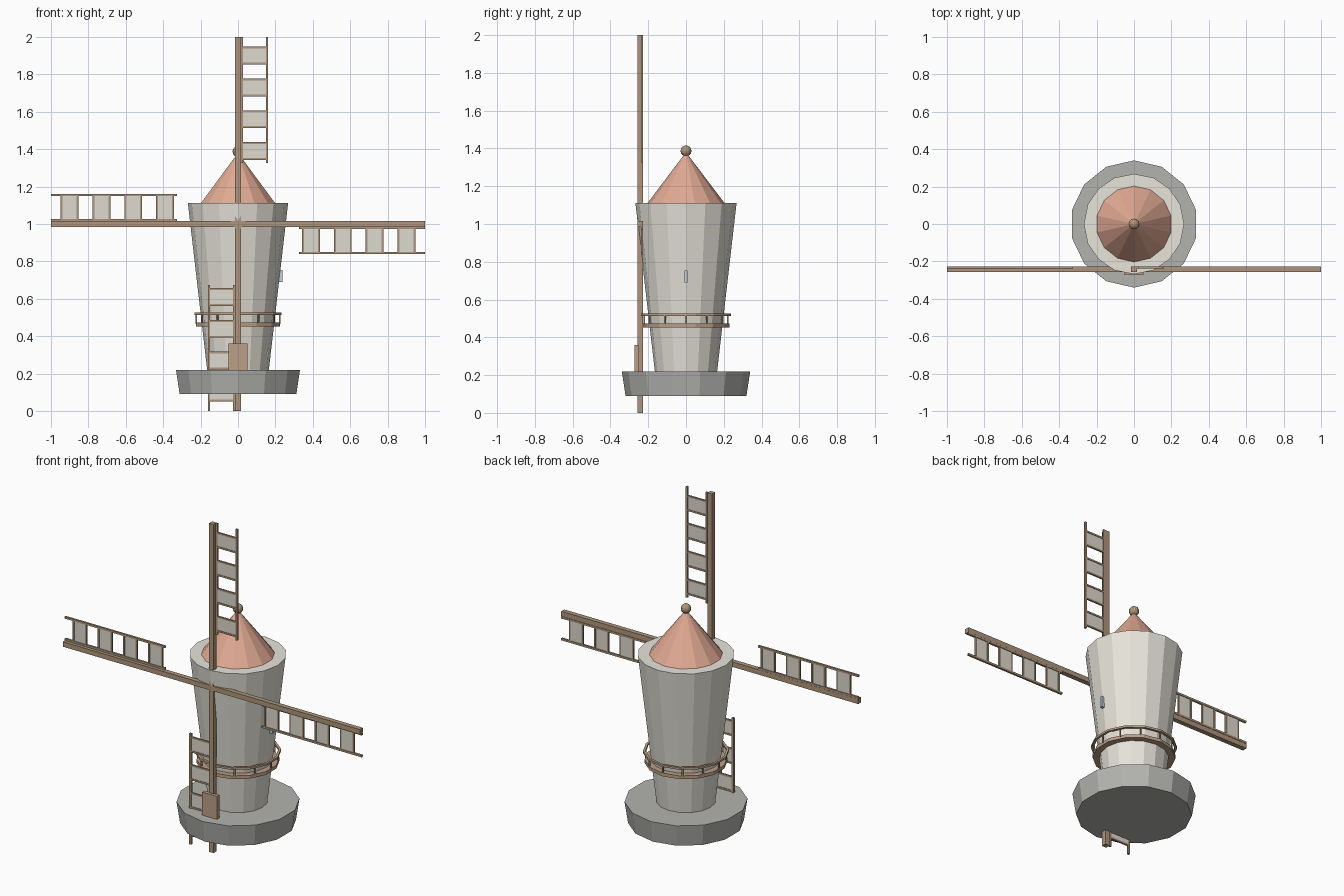
import bpy, bmesh
from math import pi, sin, cos
from mathutils import Matrix, Vector

if "Cube" in bpy.data.objects:
    bpy.data.objects.remove(bpy.data.objects["Cube"])


def mat(name, rgb):
    m = bpy.data.materials.new(name)
    m.diffuse_color = (*rgb, 1)
    m.use_nodes = True
    m.node_tree.nodes["Principled BSDF"].inputs["Base Color"].default_value = m.diffuse_color
    return m


PLASTER = mat("plaster", (0.80, 0.78, 0.70))
ROOF = mat("roof_tile", (0.75, 0.40, 0.29))
WOOD = mat("wood", (0.42, 0.30, 0.20))
LIGHT_WOOD = mat("balcony_wood", (0.50, 0.35, 0.24))
CLOTH = mat("cloth", (0.72, 0.70, 0.62))
GLASS = mat("glass", (0.55, 0.62, 0.72))
STONE = mat("stone", (0.45, 0.45, 0.43))


def finish(name, bm, material):
    me = bpy.data.meshes.new(name)
    bmesh.ops.recalc_face_normals(bm, faces=bm.faces)
    bm.to_mesh(me)
    bm.free()
    me.materials.append(material)
    ob = bpy.data.objects.new(name, me)
    bpy.context.collection.objects.link(ob)
    return ob


def add_box(bm, lo, hi, turn=Matrix()):
    lo, hi = Vector(lo), Vector(hi)
    m = turn @ Matrix.Translation((lo + hi) / 2) @ Matrix.Diagonal((*(hi - lo), 1))
    bmesh.ops.create_cube(bm, size=1, matrix=m)


def box(name, lo, hi, material):
    bm = bmesh.new()
    add_box(bm, lo, hi)
    return finish(name, bm, material)


def frustum(name, sides, r1, r2, z1, z2, material):
    bm = bmesh.new()
    bmesh.ops.create_cone(bm, cap_ends=True, segments=sides, radius1=r1, radius2=r2,
                          depth=z2 - z1, matrix=Matrix.Translation((0, 0, (z1 + z2) / 2)))
    return finish(name, bm, material)


def ring(name, sides, r_in, r_out, z1, z2, material):
    bm = bmesh.new()
    profile = [(r_in, z1), (r_out, z1), (r_out, z2), (r_in, z2)]
    loops = [[bm.verts.new((r * sin(2 * pi * i / sides), r * cos(2 * pi * i / sides), z))
              for r, z in profile] for i in range(sides)]
    for i in range(sides):
        a, b = loops[i], loops[(i + 1) % sides]
        for j in range(4):
            k = (j + 1) % 4
            bm.faces.new((a[j], a[k], b[k], b[j]))
    return finish(name, bm, material)


# Masonry body, roof and finial
frustum("stone_base", 14, 0.32, 0.34, 0.09, 0.22, STONE)
frustum("tower", 16, 0.165, 0.268, 0.22, 1.112, PLASTER)
frustum("roof", 14, 0.203, 0, 1.112, 1.38, ROOF)
bm = bmesh.new()
bmesh.ops.create_uvsphere(bm, u_segments=12, v_segments=8, radius=0.029,
                          matrix=Matrix.Translation((0, 0, 1.387)))
finish("finial", bm, WOOD)

# Balcony with posts and rail
ring("balcony_floor", 14, 0.18, 0.229, 0.453, 0.473, LIGHT_WOOD)
ring("balcony_rail", 14, 0.224, 0.238, 0.514, 0.526, LIGHT_WOOD)
bm = bmesh.new()
for i in range(12):
    add_box(bm, (-0.004, 0.218, 0.465), (0.004, 0.226, 0.52), Matrix.Rotation(i * pi / 6, 4, 'Z'))
finish("balcony_posts", bm, WOOD)

# Door and side window
box("door", (-0.05, -0.273, 0.22), (0.05, -0.25, 0.36), LIGHT_WOOD)
box("window", (0.212, -0.008, 0.69), (0.238, 0.008, 0.755), GLASS)

# Four sails: the upward one turned about the hub at z = 1
for n, side in enumerate(("top", "right", "bottom", "left")):
    hub = Matrix.Translation((0, 0, 1)) @ Matrix.Rotation(n * pi / 2, 4, 'Y')
    wood, cloth = bmesh.new(), bmesh.new()
    add_box(wood, (-0.015, -0.257, 0), (0.015, -0.228, 1), hub)
    for x in (0.022, 0.155):
        add_box(wood, (x - 0.006, -0.239, 0.325), (x + 0.006, -0.227, 1), hub)
    for k in range(8):
        z = 0.348 + 0.085 * k
        add_box(wood, (0.02, -0.238, z - 0.005), (0.155, -0.228, z + 0.005), hub)
        if k % 2 == 0:
            add_box(cloth, (0.025, -0.235, z), (0.152, -0.231, z + 0.085), hub)
    finish(side + "_sail_frame", wood, WOOD)
    finish(side + "_sail_cloth", cloth, CLOTH)
